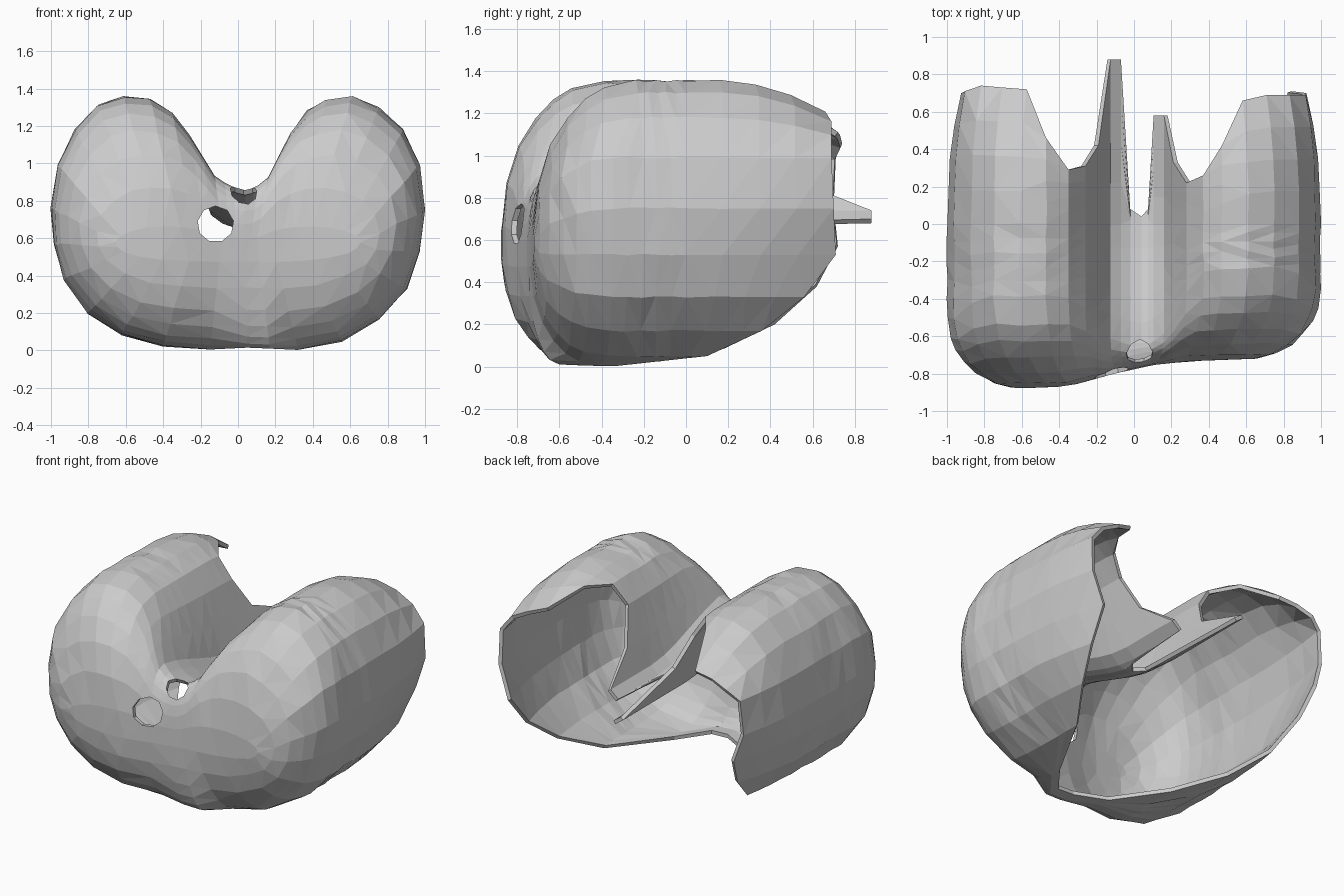
import bpy, bmesh, math, random
from mathutils import Vector

if "Cube" in bpy.data.objects:
    bpy.data.objects.remove(bpy.data.objects["Cube"])

random.seed(4)

# Cross-section outline seen from the front: x, z, and how far back the open rim reaches (y)
OUTLINE = [
    (0.04, .865, .04), (-.02, .875, .08), (-.07, .90, .88), (-.125, .94, .88), (-.19, 1.05, .42),
    (-.26, 1.16, .31), (-.35, 1.27, .29), (-.47, 1.34, .46), (-.61, 1.355, .72), (-.75, 1.31, .73),
    (-.87, 1.18, .74), (-.96, .99, .71), (-1.0, .76, .70), (-.985, .57, .72), (-.93, .38, .62),
    (-.80, .20, .42), (-.62, .085, .18), (-.40, .025, -.12), (-.15, .005, -.42), (.05, .015, -.52),
    (.17, .01, -.52), (.32, .003, -.33), (.55, .05, .1), (.75, .17, .36), (.90, .33, .56),
    (.97, .53, .71), (1.0, .75, .70), (.97, .99, .69), (.88, 1.18, .69), (.75, 1.30, .69),
    (.61, 1.355, .66), (.47, 1.335, .42), (.37, 1.28, .26), (.28, 1.17, .22), (.21, 1.04, .33),
    (.16, .935, .58), (.105, .885, .58), (.075, .87, .08)]
LEFT, RIGHT = 12, 26      # outermost outline points
FRONT = [(-1, -.85), (-.6, -.88), (-.35, -.87), (-.1, -.80), (.1, -.755), (.3, -.735), (.7, -.72), (1, -.69)]
DOME = [.14, .4, .62, .78, .89, .96, 1.0]
WALL, NEAR = 9, 5


def clamp(v):
    return max(0.0, min(1.0, v))


def front_y(x):
    for (x0, y0), (x1, y1) in zip(FRONT, FRONT[1:]):
        if x <= x1:
            return y0 + (y1 - y0) * (x - x0) / (x1 - x0)
    return FRONT[-1][1]


def dome_depth(x, z, rim):
    r = math.hypot(x - .05, z - .87)
    d = .10 + .25 * clamp(r / .5) + .14 * clamp((z - 1.0) / .3)
    return min(d, rim - front_y(x) - .08)


def bend(x, y, z, x0, z0):
    # groove sinks and lobe tops drop towards the back
    if abs(x0) < .4 and z0 > .8:
        t = clamp((y + .7) / .85)
        z -= .2 * t * t * (3 - 2 * t) * clamp((1.2 - z0) / .25)
    t = clamp((y - .15) / .57)
    if z0 > 1.0:
        z -= (.24 if x0 < 0 else .18) * t * t * (z0 - 1.0) / .35
    # side walls curl in towards the back, more so near the bottom
    curl = 0 if abs(x0) < .5 else .06 * t * t + .09 * clamp((.85 - z0) / .4) * clamp((y + .2) / .9) ** 2
    return Vector((x * (1 - curl), y, z))


def zip_cap(bm, ring):
    # stitch the upper and lower chains of the innermost ring together, left to right
    n = len(ring)
    top = [ring[i % n] for i in range(LEFT, RIGHT - n - 1, -1)]
    low = ring[LEFT:RIGHT + 1]
    i = j = 0
    while i < len(top) - 1 or j < len(low) - 1:
        go_top = j == len(low) - 1 or (i < len(top) - 1 and top[i + 1].co.x < low[j + 1].co.x)
        tri = (top[i], low[j], top[i + 1]) if go_top else (top[i], low[j], low[j + 1])
        if go_top:
            i += 1
        else:
            j += 1
        if len(set(tri)) == 3:
            bm.faces.new(tri)


def build_shell():
    bm = bmesh.new()
    rings = []
    # domed front
    for s in DOME:
        ring = []
        for x0, z0, rim in OUTLINE:
            x = x0 * (.6 + .4 * s)
            z = .55 + (z0 - .55) * s
            y = front_y(x) + dome_depth(x0, z0, rim) * (1 - math.sqrt(max(0, 1 - s ** 2.4)))
            ring.append(bm.verts.new(bend(x, y, z, x0, z0)))
        rings.append(ring)
    # walls: evenly spaced to the middle, then fanning out to the open rim
    for k in range(1, WALL + 1):
        ring = []
        for x0, z0, rim in OUTLINE:
            y0 = front_y(x0) + dome_depth(x0, z0, rim)
            mid = min(0.0, y0 + (rim - y0) * NEAR / WALL) if rim < 0.03 else 0.0
            if k <= NEAR:
                y = y0 + (mid - y0) * k / NEAR
            else:
                y = mid + (rim - mid) * (k - NEAR) / (WALL - NEAR)
            ring.append(bm.verts.new(bend(x0, y, z0, x0, z0)))
        rings.append(ring)
    n = len(OUTLINE)
    zip_cap(bm, rings[0])
    for a, b in zip(rings, rings[1:]):
        for i in range(n):
            j = (i + 1) % n
            bm.faces.new((a[i], b[i], b[j], a[j]))
    # slight irregularity on the dome and outer walls
    for ring in rings[1:-3]:
        for i, v in enumerate(ring):
            if abs(OUTLINE[i][0]) > .35:
                v.co += Vector([random.uniform(-.005, .005) for _ in range(3)])
    bmesh.ops.triangulate(bm, faces=bm.faces[:], quad_method='SHORT_EDGE')
    me = bpy.data.meshes.new("lobed_shell")
    bm.to_mesh(me)
    bm.free()
    ob = bpy.data.objects.new("lobed_shell", me)
    bpy.context.collection.objects.link(ob)
    return ob


def drill(target, name, loc, radius, depth, tilt):
    bpy.ops.mesh.primitive_cylinder_add(vertices=9, radius=radius, depth=depth,
                                        location=loc, rotation=(tilt, 0, 0))
    cutter = bpy.context.object
    cutter.name = name
    cutter.hide_render = True
    m = target.modifiers.new(name, 'BOOLEAN')
    m.operation = 'DIFFERENCE'
    m.solver = 'EXACT'
    m.use_self = True
    m.object = cutter
    return cutter


shell = build_shell()
thick = shell.modifiers.new("wall", 'SOLIDIFY')
thick.thickness = .025
thick.offset = -1

# round hole in the front, smaller one at the start of the groove
cutters = [drill(shell, "front_hole_cutter", (-.12, -.8, .675), .097, .3, math.pi / 2),
           drill(shell, "groove_hole_cutter", (.03, -.69, .84), .072, .16, math.radians(30))]

bpy.context.view_layer.objects.active = shell
for m in list(shell.modifiers):
    bpy.ops.object.modifier_apply(modifier=m.name)
for c in cutters:
    bpy.data.objects.remove(c)
